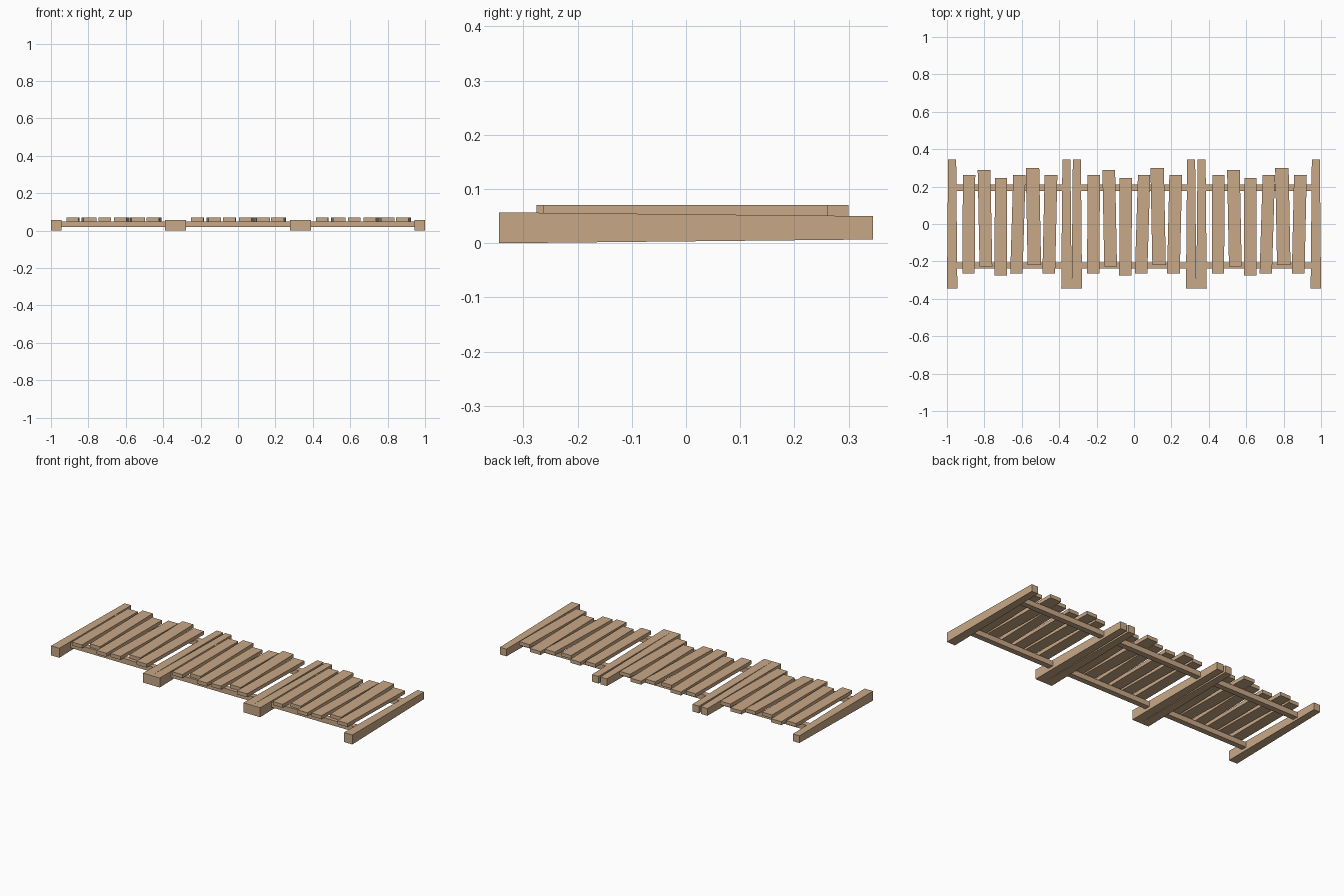
import bpy

if "Cube" in bpy.data.objects:
    bpy.data.objects.remove(bpy.data.objects["Cube"])

# One weathered wood colour
wood = bpy.data.materials.new("tan wood")
wood.diffuse_color = (0.578, 0.392, 0.238, 1)
wood.use_nodes = True
wood.node_tree.nodes["Principled BSDF"].inputs["Base Color"].default_value = wood.diffuse_color


def beam(name, y0, y1, end0, end1):
    """Bar running along y; each end is (x centre, half width, z low, z high)."""
    verts = []
    for y, (x, h, za, zb) in ((y0, end0), (y1, end1)):
        verts += [(x - h, y, za), (x + h, y, za), (x + h, y, zb), (x - h, y, zb)]
    faces = [(0, 1, 2, 3), (7, 6, 5, 4), (0, 4, 5, 1),
             (1, 5, 6, 2), (2, 6, 7, 3), (3, 7, 4, 0)]
    mesh = bpy.data.meshes.new(name)
    mesh.from_pydata(verts, [], faces)
    mesh.materials.append(wood)
    obj = bpy.data.objects.new(name, mesh)
    bpy.context.collection.objects.link(obj)
    return obj


# Planks: low y, high y, x at low end, x at high end, half width
PLANKS = [
    (-0.264, 0.262, -0.218, -0.215, 0.033),
    (-0.226, 0.289, -0.125, -0.135, 0.034),
    (-0.276, 0.247, -0.046, -0.044, 0.033),
    (-0.264, 0.262, 0.038, 0.054, 0.033),
    (-0.218, 0.300, 0.134, 0.124, 0.036),
    (-0.264, 0.262, 0.211, 0.223, 0.034),
]

# Three identical fence panels lying on their backs, side by side
for cx in (-0.6667, 0.0, 0.6667):
    # Tapered square posts
    for side in (-1, 1):
        x = cx + side * 0.3055
        beam("post", -0.345, 0.345, (x, 0.0278, 0.0, 0.057),
             (x, 0.0215, 0.007, 0.050))
    # Cross rails, running into the posts
    for y in (-0.222, 0.194):
        end = (cx, 0.305, 0.019, 0.050)
        beam("rail", y - 0.0165, y + 0.0165, end, end)
    # Uneven, slightly tilted planks
    for y0, y1, x0, x1, h in PLANKS:
        beam("plank", y0, y1, (cx + x0, h, 0.050, 0.071),
             (cx + x1, h, 0.050, 0.071))
